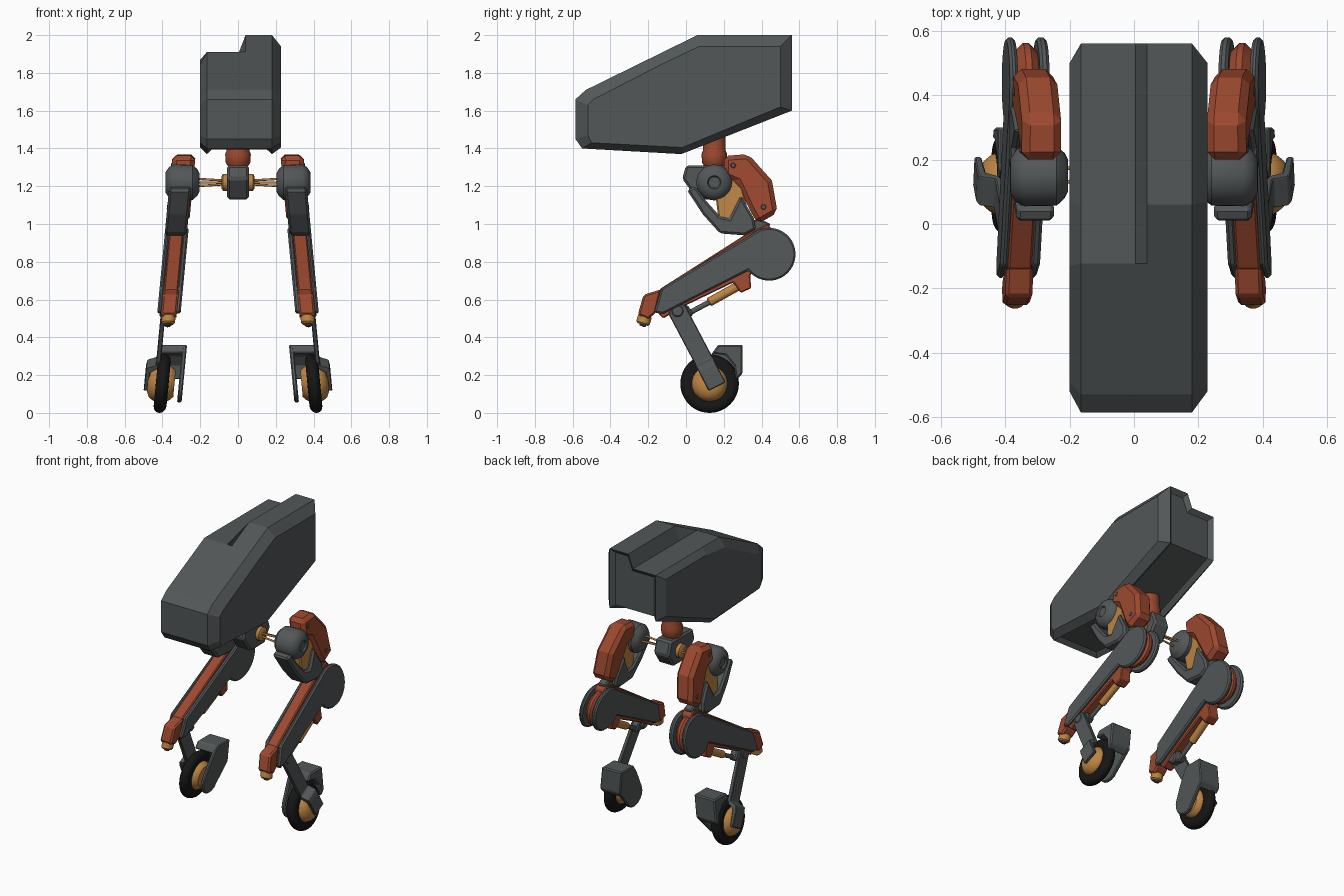
import bpy, bmesh, math
from mathutils import Vector, Matrix


def material(name, rgb):
    m = bpy.data.materials.new(name)
    m.diffuse_color = (*rgb, 1)
    return m


GREY = material("slate grey", (0.085, 0.095, 0.097))
RED = material("rust red", (0.33, 0.065, 0.028))
OCHRE = material("ochre", (0.5, 0.23, 0.055))
BLACK = material("tyre black", (0.008, 0.008, 0.008))


def finish(name, bm, mat, leg, mirror, bevel=0.0, smooth=False):
    """Leg parts are given as offsets from a leg line that leans outwards."""
    bmesh.ops.recalc_face_normals(bm, faces=bm.faces[:])
    if leg:
        for v in bm.verts:
            v.co.x += 0.30 + 0.095 * (1.22 - v.co.z)
    me = bpy.data.meshes.new(name)
    bm.to_mesh(me)
    bm.free()
    me.materials.append(mat)
    ob = bpy.data.objects.new(name, me)
    bpy.context.collection.objects.link(ob)
    if smooth:
        bpy.ops.object.select_all(action='DESELECT')
        ob.select_set(True)
        bpy.context.view_layer.objects.active = ob
        bpy.ops.object.shade_smooth_by_angle(angle=math.radians(35))
    if bevel:
        b = ob.modifiers.new("bevel", 'BEVEL')
        b.width, b.segments, b.limit_method = bevel, 1, 'ANGLE'
        b.angle_limit = math.radians(35)
    if mirror:
        ob.modifiers.new("mirror", 'MIRROR').use_clip = False
    return ob


def loft_mesh(rings):
    bm = bmesh.new()
    vs = [[bm.verts.new(p) for p in r] for r in rings]
    n = len(rings[0])
    for a, b in zip(vs, vs[1:]):
        for i in range(n):
            bm.faces.new((a[i], a[(i + 1) % n], b[(i + 1) % n], b[i]))
    bm.faces.new(vs[0])
    bm.faces.new(vs[-1])
    bmesh.ops.recalc_face_normals(bm, faces=bm.faces[:])
    return bm


def prism(name, prof, x0, x1, mat, bevel=0.008, leg=True, mirror=True):
    bm = loft_mesh([[(x, y, z) for y, z in prof] for x in (x0, x1)])
    return finish(name, bm, mat, leg, mirror, bevel)


def lathe(name, prof, origin, axis, mat, leg=True, mirror=True, seg=32):
    """Spin (distance along axis, radius) points around the axis."""
    rot = Vector((0, 0, 1)).rotation_difference(Vector(axis)).to_matrix().to_4x4()
    rings = [[(max(r, 0.0005) * math.cos(2 * math.pi * i / seg),
               max(r, 0.0005) * math.sin(2 * math.pi * i / seg), t) for i in range(seg)]
             for t, r in prof]
    bm = loft_mesh(rings)
    bmesh.ops.transform(bm, matrix=Matrix.Translation(origin) @ rot, verts=bm.verts[:])
    return finish(name, bm, mat, leg, mirror, smooth=True)


def rod(name, a, b, r, mat, leg=True, mirror=True):
    d = Vector(b) - Vector(a)
    c = r * 0.25
    return lathe(name, [(0, r - c), (c, r), (d.length - c, r), (d.length, r - c)],
                 a, d.normalized(), mat, leg, mirror, 20)


def arc(cy, cz, r, a0, a1, n):
    return [(cy + r * math.cos(math.radians(a0 + (a1 - a0) * i / n)),
             cz + r * math.sin(math.radians(a0 + (a1 - a0) * i / n))) for i in range(n + 1)]


# Body: lofted across x, with a lower left half and a recessed underside and rear
full = [(-0.585, 1.45), (-0.585, 1.66), (-0.53, 1.71), (-0.123, 1.91), (0.06, 2.0),
        (0.56, 2.0), (0.56, 1.6), (-0.025, 1.37), (-0.55, 1.40)]
side = [(-0.52, 1.47), (-0.52, 1.63), (-0.49, 1.66), (-0.13, 1.845), (0.07, 1.94),
        (0.5, 1.94), (0.5, 1.62), (-0.02, 1.405), (-0.5, 1.43)]
sections = [(-0.20, side, 1.87), (-0.165, full, 1.91), (0.005, full, 1.91),
            (0.04, full, 2), (0.18, full, 2), (0.228, side, 2)]
bm = loft_mesh([[(x, y, min(z, top)) for y, z in p] for x, p, top in sections])
recess = [f for f in bm.faces if -0.165 < f.calc_center_median().x < 0.18
          and (f.normal.z < -0.8 or f.normal.y > 0.9)]
bmesh.ops.inset_region(bm, faces=recess, thickness=0.028, depth=-0.025, use_even_offset=True)
finish("body", bm, GREY, False, False)

# Neck and pelvis
lathe("neck", [(1.30, 0.05), (1.325, 0.065), (1.37, 0.068), (1.39, 0.06), (1.46, 0.06)],
      (0, 0.15, 0), (0, 0, 1), RED, False, False)
prism("pelvis", [(-0.02, 1.24), (0.0, 1.31), (0.24, 1.31), (0.27, 1.22), (0.21, 1.13),
                 (0.06, 1.13)], -0.057, 0.057, GREY, 0.012, False, False)
lathe("axle_collar", [(0.05, 0.045), (0.08, 0.045), (0.088, 0.03)],
      (0, 0.15, 1.22), (1, 0, 0), OCHRE, False)
for dy, dz in ((-0.02, 0.02), (-0.02, -0.02), (0.025, 0)):
    rod("axle_rod", (0.07, 0.15 + dy * 0.6, 1.22 + dz * 0.5),
        (0.23, 0.15 + dy, 1.22 + dz), 0.006, OCHRE, False)

# Hip joint
lathe("hip", [(0.205, 0), (0.205, 0.05), (0.215, 0.07), (0.24, 0.093), (0.34, 0.095),
              (0.365, 0.082), (0.383, 0.055), (0.385, 0.036), (0.375, 0.03), (0.375, 0)],
      (0, 0.15, 1.22), (1, 0, 0), GREY, False)

# Thigh: red armour, ochre core, grey front guard
prism("thigh_armour", [(0.20, 1.25), (0.20, 1.36), (0.33, 1.37), (0.455, 1.23), (0.485, 1.06),
                       (0.38, 1.00), (0.34, 1.07), (0.27, 1.22)], -0.062, 0.06, RED, 0.024)
prism("thigh_core", [(0.15, 1.20), (0.25, 1.24), (0.30, 1.19), (0.33, 1.06), (0.25, 1.0),
                     (0.17, 1.04)], -0.042, 0.042, OCHRE)
prism("thigh_guard", [(0.005, 1.18), (0.05, 1.20), (0.10, 1.13), (0.18, 1.04), (0.23, 1.03),
                      (0.29, 1.15), (0.36, 1.03), (0.37, 0.97), (0.31, 0.94), (0.18, 0.95),
                      (0.09, 1.05)], -0.055, 0.062, GREY, 0.012)
for y, z in ((0.25, 1.31), (0.41, 1.09)):
    rod("armour_bolt", (0.05, y, z), (0.064, y, z), 0.014, GREY)

# Knee and shin: two grey side plates around a red core
plate = arc(0.44, 0.84, 0.14, -142, 132, 28) + [(-0.13, 0.66), (-0.17, 0.53), (-0.12, 0.525)]
for x0, x1 in ((-0.062, -0.032), (0.036, 0.062)):
    prism("shin_plate", plate, x0, x1, GREY, 0.009)
rod("knee_core", (-0.04, 0.44, 0.84), (0.04, 0.44, 0.84), 0.122, RED)
prism("shin_core", [(-0.14, 0.655), (0.30, 0.935), (0.43, 1.0), (0.46, 0.97), (0.46, 0.85),
                    (0.34, 0.73), (0.345, 0.66), (0.29, 0.635), (0.25, 0.69), (-0.02, 0.56),
                    (-0.12, 0.50), (-0.15, 0.53)], -0.036, 0.038, RED, 0.006)
prism("thigh_knee_link", [(0.28, 0.97), (0.38, 1.03), (0.45, 1.0), (0.40, 0.93), (0.33, 0.92)],
      -0.03, 0.03, GREY)
prism("ankle_cap", [(-0.255, 0.52), (-0.225, 0.625), (-0.13, 0.655), (-0.16, 0.53),
                    (-0.20, 0.495)], -0.042, 0.042, RED, 0.01)
rod("ankle_stub", (0, -0.215, 0.52), (0, -0.23, 0.468), 0.037, OCHRE)
rod("ankle_pin", (0, -0.22, 0.49), (0, -0.232, 0.458), 0.018, GREY)

# Piston under the shin
rod("piston_sleeve", (0, 0.30, 0.685), (0, 0.12, 0.585), 0.024, OCHRE)
rod("piston_rod", (0, 0.15, 0.60), (0, 0.0, 0.52), 0.014, GREY)
prism("piston_mount", [(-0.07, 0.58), (0.01, 0.57), (0.04, 0.52), (0.01, 0.50), (-0.05, 0.51)],
      -0.02, 0.03, GREY)

# Wheel strut: runs down, then steps outwards around the hub
rings = []
for y, z, x0, x1, w in ((-0.065, 0.578, 0.018, 0.043, 0.025), (-0.045, 0.54, 0.018, 0.043, 0.05),
                        (0.095, 0.275, 0.018, 0.043, 0.05), (0.103, 0.26, 0.025, 0.09, 0.05),
                        (0.115, 0.235, 0.068, 0.095, 0.05), (0.165, 0.14, 0.074, 0.095, 0.05)):
    a, b = (y - 0.89 * w, z - 0.455 * w), (y + 0.89 * w, z + 0.455 * w)
    rings.append([(x0, *a), (x0, *b), (x1, *b), (x1, *a)])
finish("wheel_strut", loft_mesh(rings), GREY, True, True, 0.004)
rod("ankle_pivot", (-0.03, -0.045, 0.54), (0.048, -0.045, 0.54), 0.035, GREY)

# Wheel: rounded tyre and domed hub
tyre = [(0.034 * math.cos(a), 0.118 + 0.037 * math.sin(a))
        for a in (math.pi - math.pi * i / 10 for i in range(11))]
lathe("tyre", [(-0.03, 0.08)] + tyre + [(0.03, 0.08)], (0, 0.125, 0.155), (1, 0, 0),
      BLACK, seg=48)
lathe("hub", [(-0.065, 0), (-0.065, 0.07), (-0.05, 0.085), (-0.03, 0.095), (0.03, 0.095),
              (0.048, 0.085), (0.065, 0.07), (0.078, 0.04), (0.078, 0)],
      (0, 0.125, 0.155), (1, 0, 0), OCHRE)

# Fender behind the wheel with an inner guard plate
prism("fender", [(0.14, 0.315), (0.17, 0.36), (0.30, 0.36), (0.30, 0.21), (0.265, 0.175),
                 (0.255, 0.25), (0.21, 0.305)], -0.105, 0.04, GREY)
prism("inner_guard", [(0.17, 0.36), (0.30, 0.36), (0.30, 0.21)] +
      arc(0.125, 0.135, 0.08, -30, -210, 8) + [(0.12, 0.29)], -0.112, -0.088, GREY, 0.006)
